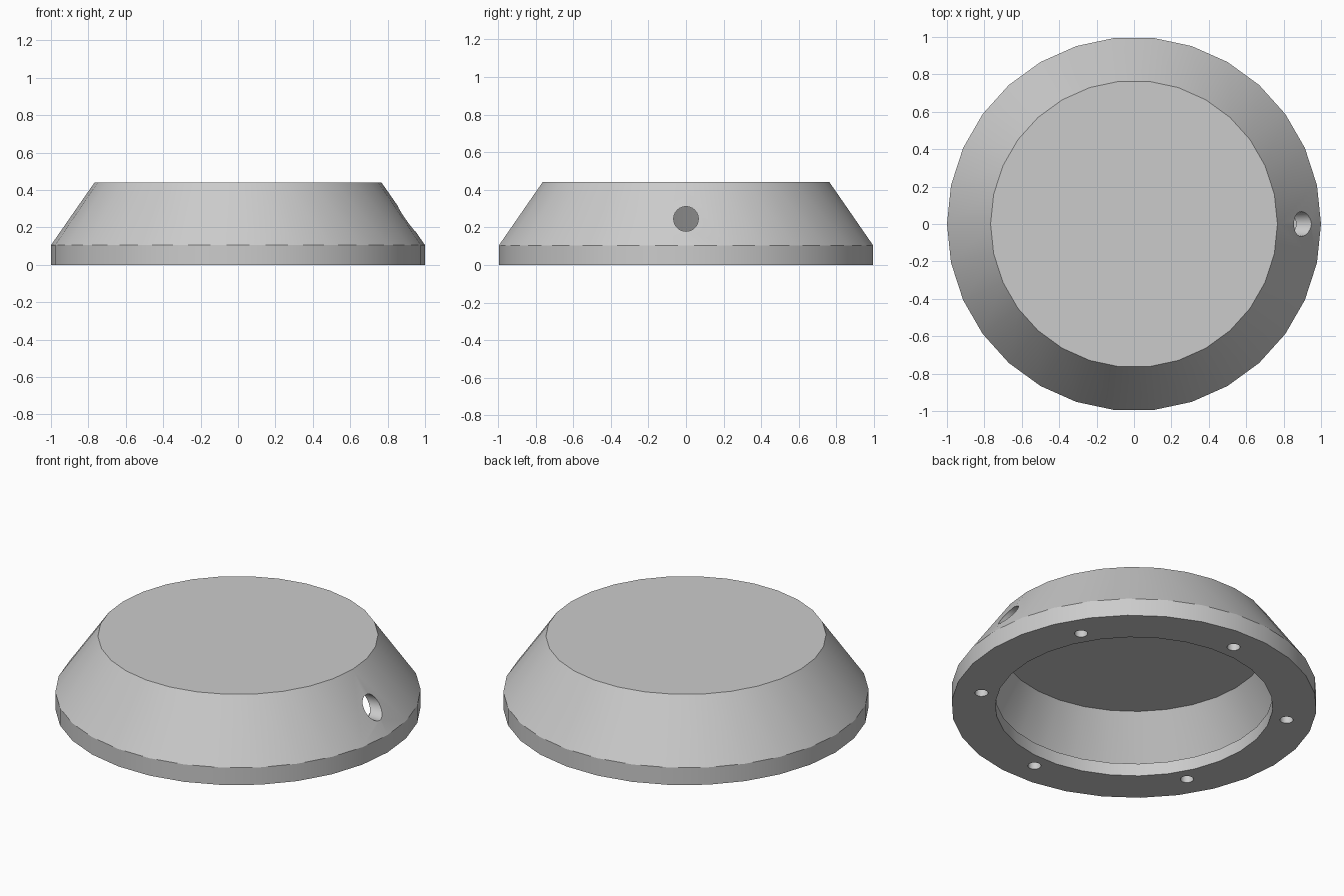
import bpy, bmesh
from math import radians, cos, sin, pi
from mathutils import Matrix, Vector

cube = bpy.data.objects.get("Cube")
if cube:
    bpy.data.objects.remove(cube, do_unlink=True)

SIDES = 30

grey = bpy.data.materials.new("light_grey")
grey.use_nodes = True
colour = (0.6, 0.6, 0.6, 1)
grey.diffuse_color = colour
grey.node_tree.nodes["Principled BSDF"].inputs["Base Color"].default_value = colour


def add_object(name, bm):
    bmesh.ops.recalc_face_normals(bm, faces=bm.faces[:])
    mesh = bpy.data.meshes.new(name)
    bm.to_mesh(mesh)
    bm.free()
    mesh.materials.append(grey)
    obj = bpy.data.objects.new(name, mesh)
    bpy.context.collection.objects.link(obj)
    return obj


def lathe(name, profile):
    """Turn (radius, height) points about z and cap both ends."""
    bm = bmesh.new()
    rings = [[bm.verts.new((r * cos(2 * pi * i / SIDES), r * sin(2 * pi * i / SIDES), z))
              for i in range(SIDES)] for r, z in profile]
    for a, b in zip(rings, rings[1:]):
        for i in range(SIDES):
            j = (i + 1) % SIDES
            bm.faces.new((a[i], a[j], b[j], b[i]))
    bm.faces.new(rings[0])
    bm.faces.new(rings[-1])
    return add_object(name, bm)


def add_cutter(bm, radius, depth, matrix):
    bmesh.ops.create_cone(bm, cap_ends=True, segments=24, radius1=radius,
                          radius2=radius, depth=depth, matrix=matrix)


# Hollow housing: outer skin, bottom flange, then the inner cavity
housing = lathe("housing", [
    (0.767, 0.44), (1.0, 0.105), (1.0, 0.0),
    (0.76, 0.0), (0.76, 0.076), (0.935, 0.076), (0.73, 0.39)])

# Cable hole in the side wall and six screw holes through the flange
bm = bmesh.new()
add_cutter(bm, 0.066, 0.5,
           Matrix.Translation((0.9, 0, 0.245)) @ Matrix.Rotation(pi / 2, 4, "Y"))
for k in range(6):
    a = radians(30 + 60 * k)
    add_cutter(bm, 0.036, 0.16,
               Matrix.Translation(Vector((0.848 * cos(a), 0.848 * sin(a), 0.02))))
cutter = add_object("hole_cutter", bm)
cutter.hide_render = True

cut = housing.modifiers.new("holes", "BOOLEAN")
cut.operation = "DIFFERENCE"
cut.solver = "EXACT"
cut.object = cutter
bpy.ops.object.select_all(action="DESELECT")
housing.select_set(True)
bpy.context.view_layer.objects.active = housing
bpy.ops.object.modifier_apply(modifier=cut.name)
bpy.data.objects.remove(cutter, do_unlink=True)

bpy.ops.object.shade_smooth_by_angle(angle=radians(30))
